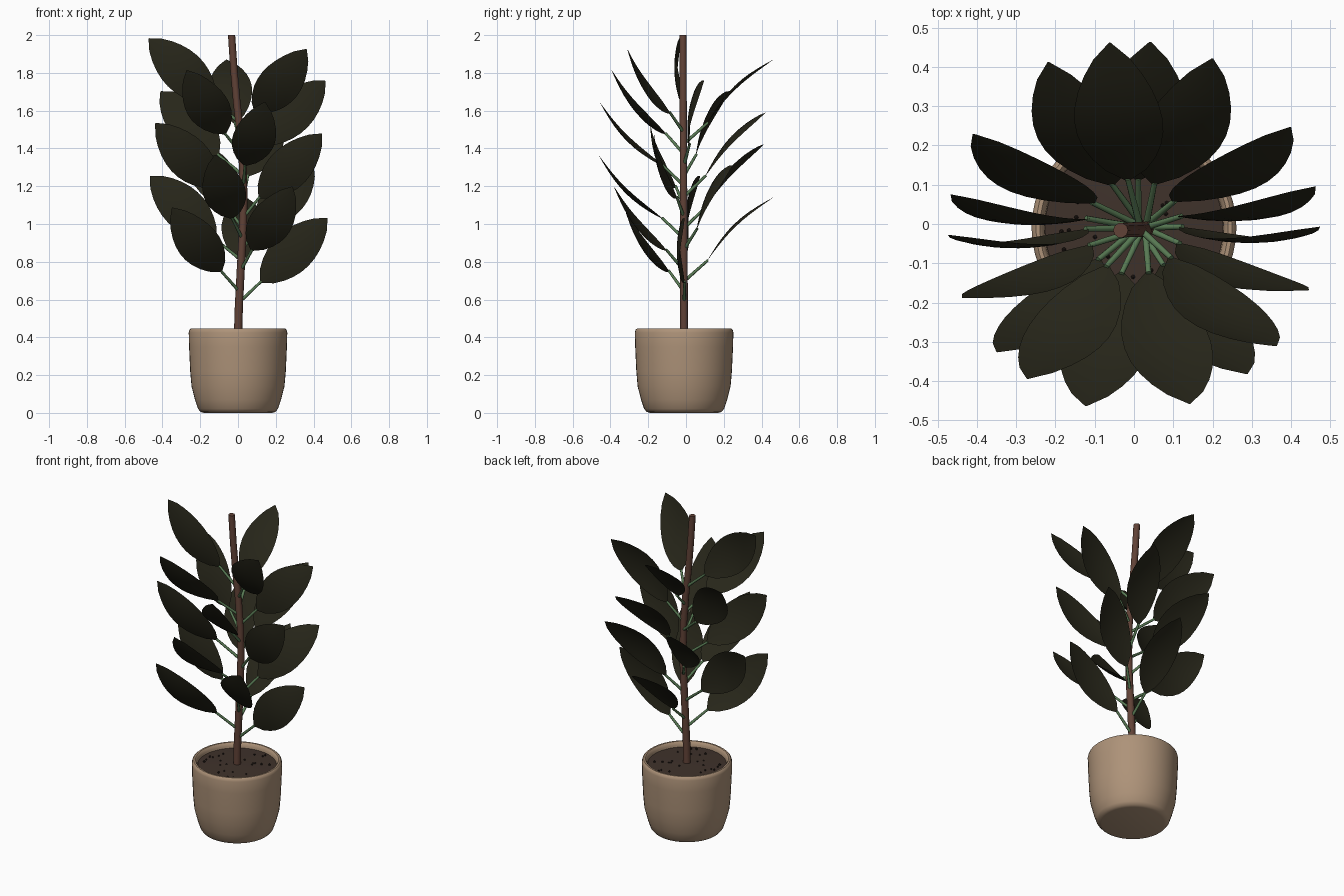
import bpy, math, random
from mathutils import Vector

if "Cube" in bpy.data.objects:
    bpy.data.objects.remove(bpy.data.objects["Cube"])

random.seed(4)
CY = -0.01                      # plant axis sits slightly in front of centre


def material(name, rgb):
    m = bpy.data.materials.new(name)
    m.diffuse_color = (*rgb, 1)
    m.use_nodes = True
    m.node_tree.nodes["Principled BSDF"].inputs["Base Color"].default_value = m.diffuse_color
    return m


CLAY = material("clay", (0.42, 0.29, 0.19))
SOIL = material("soil", (0.05, 0.032, 0.024))
PEBBLE = material("pebble", (0.02, 0.013, 0.01))
BARK = material("bark", (0.12, 0.055, 0.038))
STALK = material("stalk_green", (0.10, 0.20, 0.09))
LEAF = material("leaf_dark", (0.02, 0.019, 0.01))


def make(name, verts, faces, mat, angle=40):
    me = bpy.data.meshes.new(name)
    me.from_pydata(verts, [], faces)
    me.materials.append(mat)
    ob = bpy.data.objects.new(name, me)
    bpy.context.collection.objects.link(ob)
    bpy.ops.object.select_all(action='DESELECT')
    ob.select_set(True)
    bpy.context.view_layer.objects.active = ob
    bpy.ops.object.shade_smooth_by_angle(angle=math.radians(angle))
    return ob


def lathe(name, profile, mat, n=48):
    verts = [(r * math.cos(2 * math.pi * k / n), CY + r * math.sin(2 * math.pi * k / n), z)
             for r, z in profile for k in range(n)]
    faces = [(i * n + k, i * n + (k + 1) % n, (i + 1) * n + (k + 1) % n, (i + 1) * n + k)
             for i in range(len(profile) - 1) for k in range(n)]
    faces.append(tuple(reversed(range(n))))
    faces.append(tuple(range((len(profile) - 1) * n, len(profile) * n)))
    return make(name, verts, faces, mat)


def tube(name, pts, radii, mat, n=8, flat=False):
    verts, faces = [], []
    for i, p in enumerate(pts):
        d = pts[min(i + 1, len(pts) - 1)] - pts[max(i - 1, 0)]
        q = Vector((0, 0, 1)).rotation_difference(Vector((0, 0, 1)) if flat else d)
        for k in range(n):
            a = 2 * math.pi * k / n
            verts.append(p + q @ Vector((math.cos(a), math.sin(a), 0)) * radii[i])
    for i in range(len(pts) - 1):
        faces += [(i * n + k, i * n + (k + 1) % n, (i + 1) * n + (k + 1) % n, (i + 1) * n + k)
                  for k in range(n)]
    faces += [tuple(reversed(range(n))), tuple(range(len(verts) - n, len(verts)))]
    return make(name, verts, faces, mat, 50)


# Pot with rounded foot and rim, and soil inside it
lathe("pot", [(0.18, 0), (0.198, 0.005), (0.212, 0.022), (0.228, 0.07), (0.246, 0.14),
              (0.253, 0.22), (0.259, 0.35), (0.261, 0.425), (0.257, 0.44), (0.25, 0.446),
              (0.24, 0.446), (0.234, 0.44), (0.229, 0.425), (0.224, 0.38)], CLAY)
lathe("soil", [(0.226, 0.39), (0.227, 0.415), (0.1, 0.42), (0.02, 0.422)], SOIL)

# Pebbles scattered on the soil
for i in range(24):
    r, a = 0.2 * math.sqrt(random.uniform(0.05, 1)), random.uniform(0, 2 * math.pi)
    bpy.ops.mesh.primitive_ico_sphere_add(
        subdivisions=1, radius=random.uniform(0.005, 0.008),
        location=(r * math.cos(a), CY + r * math.sin(a), 0.42))
    bpy.context.object.name = f"pebble_{i + 1}"
    bpy.context.object.data.materials.append(PEBBLE)

# Gently bowed stem
STEM = [(0, 0.40), (0.004, 0.55), (0.014, 0.75), (0.025, 0.95), (0.03, 1.12), (0.026, 1.3),
        (0.012, 1.48), (-0.006, 1.64), (-0.022, 1.82), (-0.034, 2.0)]
tube("stem", [Vector((x, CY - 0.006 * i / 9, z)) for i, (x, z) in enumerate(STEM)],
     [0.022 - 0.003 * i / 9 for i in range(10)], BARK, 10, True)


def stem_x(z):
    for (x0, z0), (x1, z1) in zip(STEM, STEM[1:]):
        if z <= z1:
            return x0 + (x1 - x0) * (z - z0) / (z1 - z0)
    return STEM[-1][0]


def leaf(name, base, direction, length, width, rows=10, cols=6):
    """Bowed, slightly cupped blade grown along +Z then turned to its direction."""
    q = Vector((0, 0, 1)).rotation_difference(direction)
    verts, faces = [], []
    for i in range(rows + 1):
        t = i / rows
        half = width / 2 * max(math.sin(math.pi * t ** 0.95), 0.0) ** 0.72
        half = max(half, 0.002)
        for j in range(cols + 1):
            u = 2 * j / cols - 1
            bow = -0.042 * math.sin(math.pi * t) + 0.012 * u * u * math.sin(math.pi * t)
            verts.append(base + q @ Vector((half * u, bow, length * t)))
    w = cols + 1
    for i in range(rows):
        faces += [(i * w + j, i * w + j + 1, (i + 1) * w + j + 1, (i + 1) * w + j)
                  for j in range(cols)]
    make(name, verts, faces, LEAF, 60)


# Leaves spiral up the stem by the golden angle, each on a short stalk
for i in range(18):
    a = math.radians(-137.5 * i)
    z = 0.056 * i
    out = Vector((math.cos(a), math.sin(a), 0))
    axis = Vector((0, CY + 0.003, 0))
    base = axis + out * 0.117 + Vector((0, 0, 0.69 + z))
    tip = axis + out * 0.473 + Vector((0, 0, 1.03 + z))
    z0 = 0.585 + z
    start = Vector((stem_x(z0), CY, z0))
    d = (tip - base).normalized()
    tube(f"leaf_stalk_{i + 1}", [start, base + d * 0.01], [0.009, 0.007], STALK)
    leaf(f"leaf_{i + 1}", base, d, (tip - base).length, 0.226)
